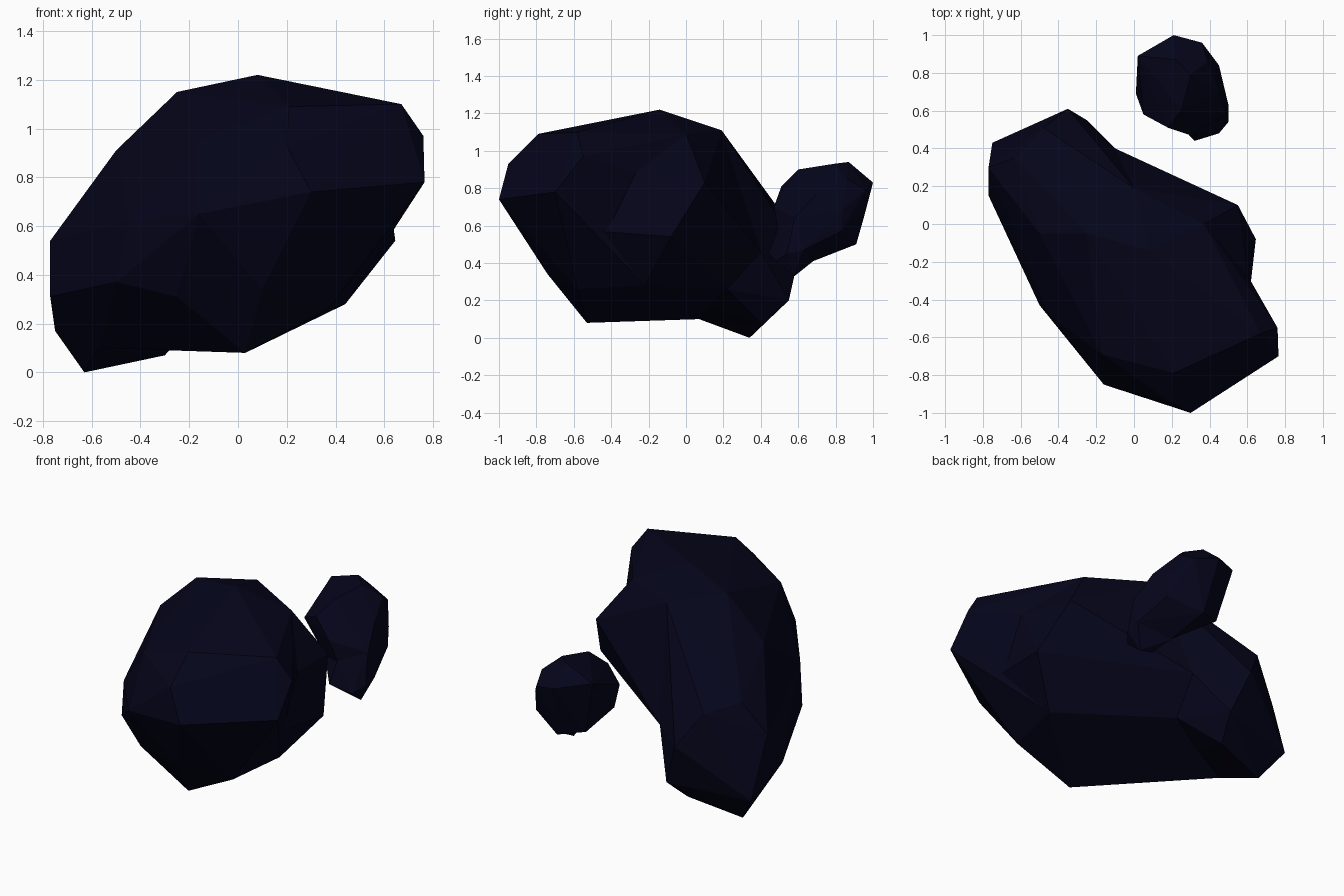
import bpy
import bmesh

cube = bpy.data.objects.get("Cube")
if cube:
    bpy.data.objects.remove(cube, do_unlink=True)

# One dark navy stone colour
stone = bpy.data.materials.new("dark_navy_stone")
stone.use_nodes = True
navy = (.0015, .0015, .011, 1)
stone.diffuse_color = navy
stone.node_tree.nodes["Principled BSDF"].inputs["Base Color"].default_value = navy


def hull_object(name, points):
    """Flat-faced lump wrapped tightly around its corner points."""
    bm = bmesh.new()
    for point in points:
        bm.verts.new(point)
    result = bmesh.ops.convex_hull(bm, input=bm.verts[:])
    spare = {g for g in result["geom_interior"] + result["geom_unused"]
             if isinstance(g, bmesh.types.BMVert) and g.is_valid}
    bmesh.ops.delete(bm, geom=list(spare), context="VERTS")
    bmesh.ops.recalc_face_normals(bm, faces=bm.faces[:])
    mesh = bpy.data.meshes.new(name)
    bm.to_mesh(mesh)
    bm.free()
    mesh.materials.append(stone)
    obj = bpy.data.objects.new(name, mesh)
    bpy.context.scene.collection.objects.link(obj)
    return obj


def merge(base, others):
    """Fuse overlapping lumps into one clean surface."""
    for other in others:
        modifier = base.modifiers.new("join", "BOOLEAN")
        modifier.operation = "UNION"
        modifier.solver = "EXACT"
        modifier.object = other
    bpy.context.view_layer.update()
    graph = bpy.context.evaluated_depsgraph_get()
    mesh = bpy.data.meshes.new_from_object(base.evaluated_get(graph))
    base.modifiers.clear()
    base.data = mesh
    for other in others:
        bpy.data.objects.remove(other, do_unlink=True)


def corners(*groups):
    return [point for group in groups for point in group.values()]


# Corners shared by neighbouring lumps of the large rock
left_crown = dict(
    left_shoulder=(.37, 0, 1.09),
)
crown = dict(
    summit=(.08, -.14, 1.22),
    right_shoulder=(-.25, -.05, 1.15),
    right_slope=(-.5, -.05, .91),
)
belly = dict(
    front_keel=(.03, -.53, .08),
    left_keel=(.44, -.22, .28),
    right_keel=(-.25, -.6, .31),
)
right_side = dict(
    right_flank=(-.5, -.43, .37),
    right_cheek=(-.45, -.48, .62),
    rear_keel=(-.57, .07, .1),
)
valley = dict(
    valley_top=(.6, -.27, .88),
    valley_foot=(.6, -.47, .57),
    chin_left=(.37, -.58, .26),
    chin=(.1, -.74, .34),
)
back_seam = dict(
    nape=(0, .19, 1.11),
    back_notch=(-.1, .4, .46),
    back_keel=(-.13, .22, .26),
)

# Corners belonging to one lump only
front_corners = dict(
    nose=(.3, -1, .74),
    brow=(.2, -.95, .93),
    forehead=(.21, -.79, 1.09),
    left_crest=(.67, -.58, 1.1),
    left_upper_corner=(.76, -.55, .97),
    left_lower_corner=(.765, -.7, .78),
    right_jaw=(-.16, -.85, .65),
    right_temple=(-.17, -.69, .95),
)
side_corners = dict(
    left_upper_bulge=(.55, .1, .83),
    left_lower_bulge=(.645, -.08, .54),
)
tail_corners = dict(
    tail_upper=(-.48, .51, .67),
    tail_ridge=(-.63, .35, .72),
    tail_side=(-.77, .3, .54),
    tail_side_low=(-.77, .15, .31),
    tail_rear_corner=(-.75, .43, .17),
    tail_foot=(-.63, .34, 0),
    tail_tip=(-.35, .61, .47),
    tail_tip_left=(-.25, .55, .2),
    tail_tip_low=(-.3, .41, .07),
)

# Large rock: front, middle and tail lumps
large_rock = hull_object(
    "large_rock",
    corners(left_crown, crown, belly, right_side, valley, front_corners))
middle_lump = hull_object(
    "middle_lump",
    corners(left_crown, crown, belly, right_side, valley, back_seam, side_corners))
tail_lump = hull_object(
    "tail_lump",
    corners(crown, right_side, back_seam, tail_corners))
merge(large_rock, [middle_lump, tail_lump])

# Small rock floating behind: a broad head and a narrow foot
head_corners = dict(
    rear_right=(.02, .89, .87),
    rear_peak=(.21, 1, .83),
    rear_left=(.36, .96, .79),
    top_rear=(.22, .87, .94),
    top_middle=(.3, .79, .93),
    top_front=(.25, .6, .9),
    front_right_brow=(.18, .51, .81),
    right_front=(.05, .58, .74),
    right_low=(.01, .69, .65),
    left_high=(.39, .86, .85),
    left_ridge=(.45, .7, .77),
    left_rear=(.45, .84, .69),
    left_rear_low=(.45, .83, .57),
    front_face=(.3, .47, .7),
    under_right=(.1, .84, .53),
    under_rear=(.25, .91, .5),
    rear_low=(.24, .95, .64),
)
neck = dict(
    neck_right=(.2, .57, .55),
    neck_front=(.34, .49, .58),
    neck_left=(.49, .58, .64),
    neck_rear=(.5, .63, .47),
    neck_under=(.3, .68, .41),
)
foot_corners = dict(
    left_front=(.5, .54, .45),
    tip_left=(.45, .48, .41),
    tip_front=(.32, .44, .45),
    tip_bottom=(.44, .58, .33),
    tip_under=(.36, .59, .34),
)
small_rock = hull_object("small_rock", corners(head_corners, neck))
foot_lump = hull_object("foot_lump", corners(neck, foot_corners))
merge(small_rock, [foot_lump])
